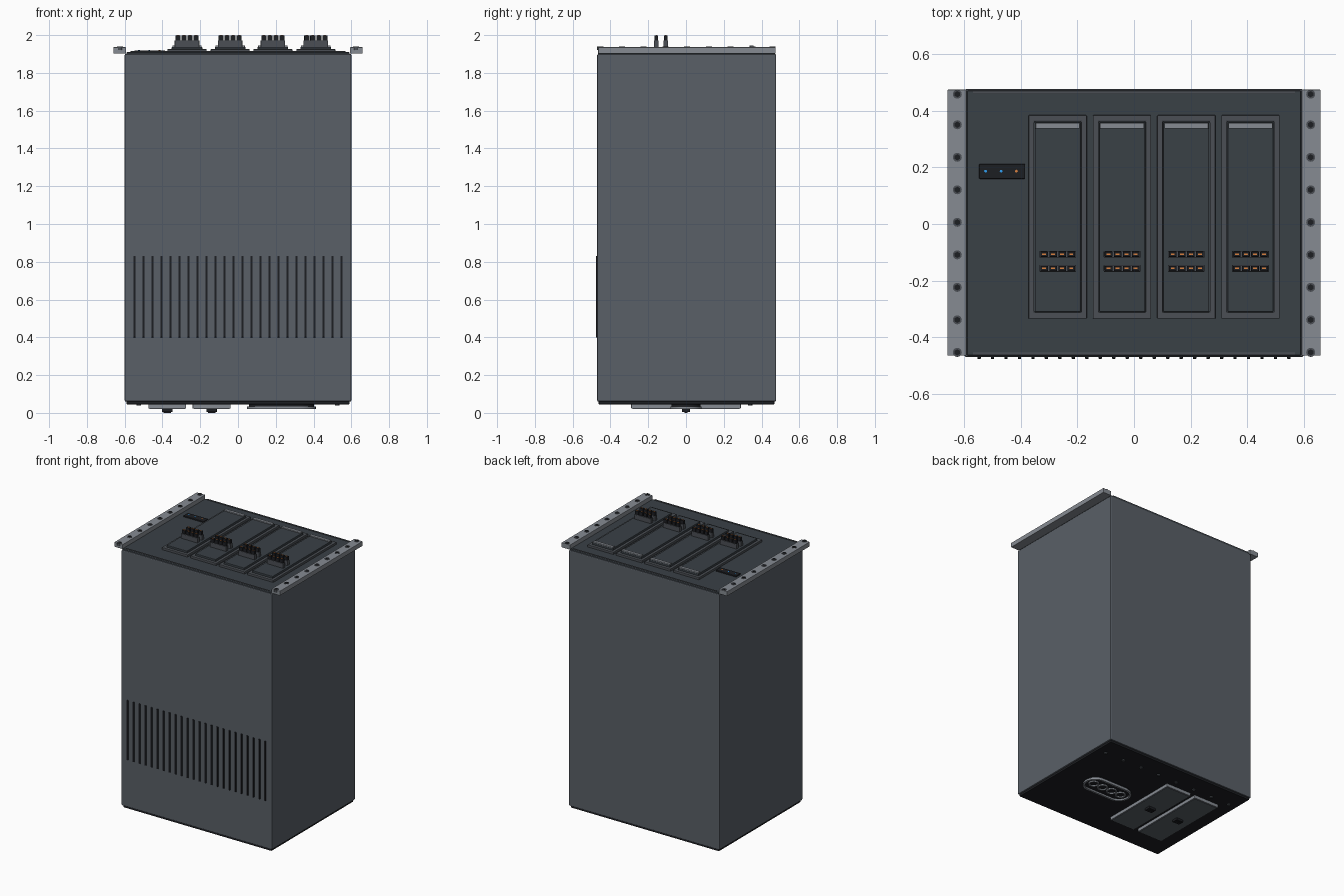
import bpy, bmesh, math
from mathutils import Matrix, Vector

if "Cube" in bpy.data.objects:
    bpy.data.objects.remove(bpy.data.objects["Cube"])


def material(name, r, g, b):
    m = bpy.data.materials.new(name)
    m.diffuse_color = (r, g, b, 1)
    m.use_nodes = True
    m.node_tree.nodes["Principled BSDF"].inputs["Base Color"].default_value = m.diffuse_color
    return m


SHELL = material("shell_grey", 0.10, 0.115, 0.135)
PANEL = material("panel_dark", 0.042, 0.052, 0.062)
FRAME = material("frame_grey", 0.07, 0.078, 0.09)
METAL = material("light_metal", 0.24, 0.26, 0.29)
BLACK = material("black", 0.012, 0.013, 0.016)
BLUE = material("blue_led", 0.03, 0.35, 0.9)
ORANGE = material("orange", 0.7, 0.22, 0.05)


def finish(name, bm, mat, bevel=0.0, smooth=False):
    me = bpy.data.meshes.new(name)
    bmesh.ops.recalc_face_normals(bm, faces=bm.faces)
    bm.to_mesh(me)
    bm.free()
    me.materials.append(mat)
    ob = bpy.data.objects.new(name, me)
    bpy.context.collection.objects.link(ob)
    if bevel:
        mod = ob.modifiers.new("bevel", "BEVEL")
        mod.width, mod.segments = bevel, 2
    if smooth:
        bpy.ops.object.select_all(action="DESELECT")
        ob.select_set(True)
        bpy.context.view_layer.objects.active = ob
        bpy.ops.object.shade_smooth_by_angle()
    return ob


def add_box(bm, x0, x1, y0, y1, z0, z1):
    c = Vector(((x0 + x1) / 2, (y0 + y1) / 2, (z0 + z1) / 2))
    bmesh.ops.create_cube(bm, size=1, matrix=Matrix.Translation(c)
                          @ Matrix.Diagonal((x1 - x0, y1 - y0, z1 - z0, 1)))


def boxes(name, mat, items, bevel=0.0):
    bm = bmesh.new()
    for it in items:
        add_box(bm, *it)
    return finish(name, bm, mat, bevel)


def cylinders(name, mat, points, r, z0, z1, sides=20):
    bm = bmesh.new()
    for x, y in points:
        bmesh.ops.create_cone(bm, cap_ends=True, segments=sides, radius1=r, radius2=r, depth=z1 - z0,
                              matrix=Matrix.Translation((x, y, (z0 + z1) / 2)))
    return finish(name, bm, mat, smooth=True)


def rect(cx, cy, hx, hy):
    return [(cx - hx, cy - hy), (cx + hx, cy - hy), (cx + hx, cy + hy), (cx - hx, cy + hy)]


def stadium(cx, cy, half, r, n=16):
    pts = []
    for side in (1, -1):
        for i in range(n + 1):
            a = math.pi * i / n - math.pi / 2 + (0 if side == 1 else math.pi)
            pts.append((cx + side * half + r * math.cos(a), cy + r * math.sin(a)))
    return pts


def circle(cx, cy, r, n=32):
    return [(cx + r * math.cos(2 * math.pi * i / n), cy + r * math.sin(2 * math.pi * i / n)) for i in range(n)]


def ring(name, mat, outer, inner, z0, z1, bevel=0.0, smooth=False):
    """Closed band between two outlines with matching point counts."""
    bm = bmesh.new()
    loops = [[bm.verts.new((x, y, z)) for x, y in o] for o, z in
             ((outer, z0), (outer, z1), (inner, z1), (inner, z0))]
    n = len(outer)
    for k in range(4):
        a, b = loops[k], loops[(k + 1) % 4]
        for i in range(n):
            j = (i + 1) % n
            bm.faces.new((a[i], a[j], b[j], b[i]))
    return finish(name, bm, mat, bevel, smooth)


def prism(name, mat, outline, z0, z1):
    bm = bmesh.new()
    f = bm.faces.new([bm.verts.new((x, y, z0)) for x, y in outline])
    r = bmesh.ops.extrude_face_region(bm, geom=[f])
    for v in r["geom"]:
        if isinstance(v, bmesh.types.BMVert):
            v.co.z = z1
    bm.faces.new([bm.verts.new((x, y, z0)) for x, y in outline]) if f not in bm.faces else None
    return finish(name, bm, mat, smooth=True)


# Cabinet shell with base and lid plates
boxes("cabinet_body", SHELL, [(-0.6, 0.6, -0.47, 0.477, 0.06, 1.9)], 0.006)
boxes("base_plate", BLACK, [(-0.59, 0.59, -0.462, 0.468, 0.045, 0.062)], 0.003)
boxes("lid_plate", PANEL, [(-0.59, 0.59, -0.465, 0.472, 1.895, 1.91)], 0.003)
boxes("lid_lips", FRAME, [(-0.57, 0.57, y - 0.004, y + 0.004, 1.905, 1.915) for y in (-0.459, 0.466)], 0.001)

# Front vent slats
boxes("vent_slats", BLACK, [(x - 0.006, x + 0.006, -0.477, -0.465, 0.4, 0.83)
                            for x in (-0.548 + 1.096 * i / 23 for i in range(24))], 0.002)

# Mounting rails with screws
screws = [-0.454 + 0.115 * i for i in range(9)]
for s, side in ((-1, "left"), (1, "right")):
    x0, x1 = sorted((s * 0.593, s * 0.66))
    boxes(side + "_mounting_rail", METAL, [(x0, x1, -0.465, 0.475, 1.903, 1.936)], 0.002)
    pts = [(s * 0.625, min(y, 0.459)) for y in screws]
    cylinders(side + "_rail_screws", FRAME, pts, 0.016, 1.92, 1.939)
    cylinders(side + "_rail_screw_sockets", BLACK, pts, 0.011, 1.93, 1.9405, 6)

# Four module bays
for n, cx in enumerate((-0.27, -0.042, 0.185, 0.412), 1):
    p = f"bay_{n}_"
    ring(p + "frame", FRAME, rect(cx, 0.025, 0.103, 0.36), rect(cx, 0.025, 0.083, 0.337), 1.905, 1.926, 0.003)
    boxes(p + "panel", PANEL, [(cx - 0.081, cx + 0.081, -0.31, 0.36, 1.905, 1.938)], 0.003)
    boxes(p + "handle", METAL, [(cx - 0.078, cx + 0.078, 0.337, 0.358, 1.935, 1.946)], 0.002)
    bars, teeth, tips = [], [], []
    for y in (-0.107, -0.157):
        bars.append((cx - 0.065, cx + 0.065, y - 0.012, y + 0.012, 1.935, 1.972))
        for i in range(4):
            x = cx + (i - 1.5) * 0.032
            teeth.append((x - 0.0135, x + 0.0135, y - 0.009, y + 0.009, 1.97, 1.998))
            tips.append((x - 0.007, x + 0.007, y - 0.003, y + 0.003, 1.996, 2.0))
    boxes(p + "connector_bars", FRAME, bars, 0.002)
    boxes(p + "connector_teeth", BLACK, teeth, 0.001)
    boxes(p + "connector_contacts", ORANGE, tips)

# Status display
boxes("status_display", BLACK, [(-0.548, -0.385, 0.16, 0.212, 1.905, 1.919)], 0.003)
cylinders("status_lights_blue", BLUE, [(-0.525, 0.187), (-0.47, 0.187)], 0.005, 1.917, 1.9205, 12)
cylinders("status_light_orange", ORANGE, [(-0.416, 0.187)], 0.005, 1.917, 1.9205, 12)

# Underside cover plates with latches
for cx, side in ((-0.375, "outer"), (-0.14, "inner")):
    boxes(side + "_bottom_cover", METAL, [(cx - 0.1, cx + 0.1, -0.29, 0.29, 0.023, 0.048)], 0.002)
    boxes(side + "_bottom_cover_face", SHELL, [(cx - 0.094, cx + 0.094, -0.284, 0.284, 0.02, 0.03)], 0.001)
    boxes(side + "_cover_latch", BLACK, [(cx - 0.028, cx + 0.028, -0.022, 0.022, 0.004, 0.025)], 0.003)
    boxes(side + "_cover_latch_tab", BLACK, [(cx - 0.02, cx + 0.02, -0.008, 0.008, 0.0, 0.006)])

# Underside oval port with a rim and four sockets
prism("port_base", BLACK, stadium(0.23, 0, 0.095, 0.078), 0.032, 0.048)
ring("port_rim", METAL, stadium(0.23, 0, 0.1, 0.082), stadium(0.23, 0, 0.1, 0.068), 0.02, 0.034, smooth=True)
for i in range(4):
    x = 0.23 + (i - 1.5) * 0.076
    ring(f"port_socket_{i + 1}", METAL, circle(x, 0, 0.036), circle(x, 0, 0.026), 0.023, 0.034, smooth=True)

# Underside screws
cylinders("base_screws", FRAME, [(-0.525 + 0.15 * i, 0.34) for i in range(8)], 0.012, 0.038, 0.047, 12)
